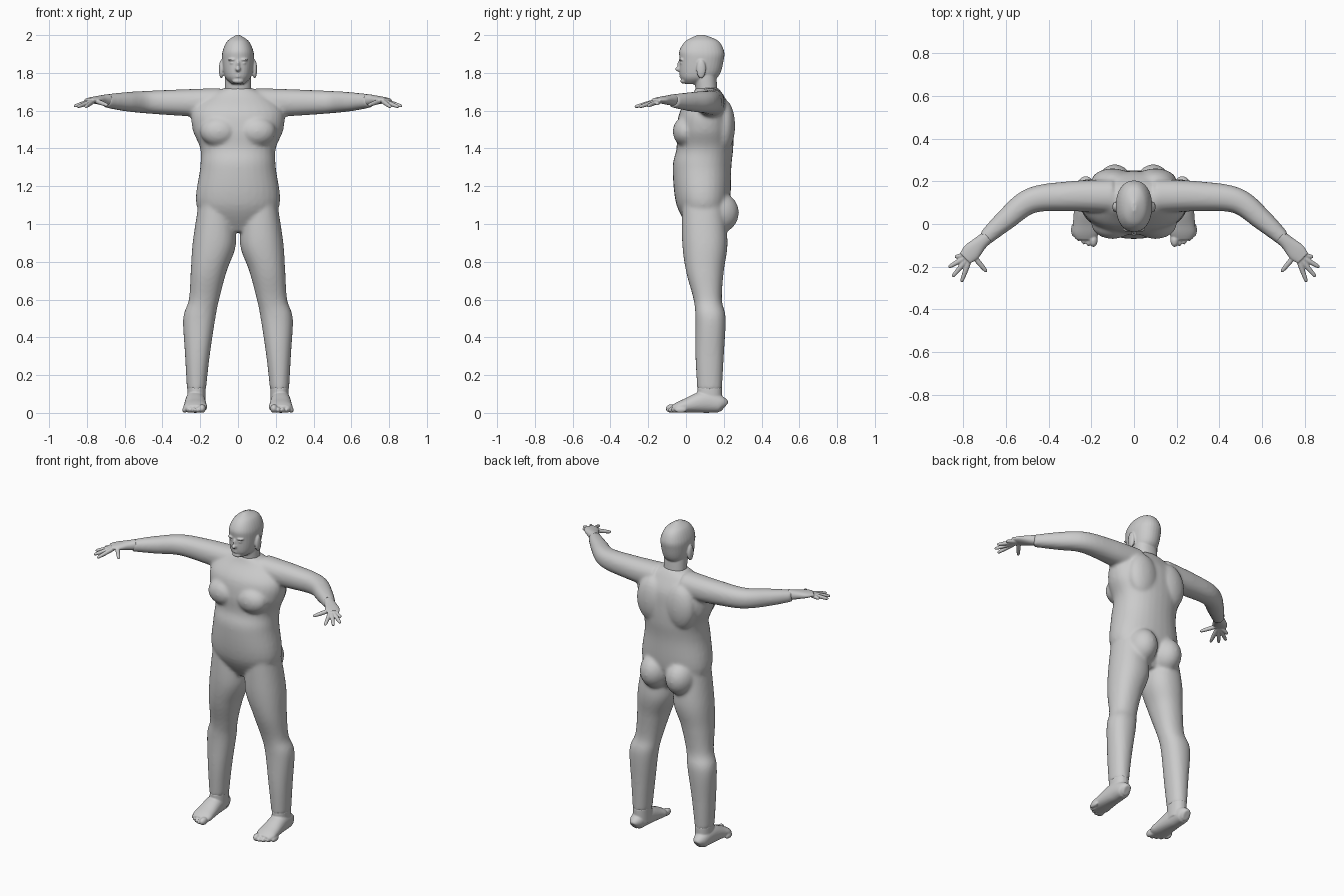
import bpy
import bmesh
from math import cos, sin, pi, copysign, radians
from mathutils import Vector, Matrix

cube = bpy.data.objects.get("Cube")
if cube:
    bpy.data.objects.remove(cube)

GREY = (.6, .6, .6, 1)
clay = bpy.data.materials.new("clay_grey")
clay.use_nodes = True
clay.diffuse_color = GREY
shader = clay.node_tree.nodes["Principled BSDF"]
shader.inputs["Base Color"].default_value = GREY

LEFT, RIGHT = 1, -1
UP = Vector((0, 0, 1))


def spline(rows, steps=6):
    """Pass a smooth curve through rows of numbers."""
    padded = [rows[0], *rows, rows[-1]]
    out = []
    for before, start, end, after in zip(padded, padded[1:], padded[2:], padded[3:]):
        for i in range(steps):
            t = i / steps
            out.append([b + t / 2 * (c - a + t * (2 * a - 5 * b + 4 * c - d + t * (3 * (b - c) + d - a)))
                        for a, b, c, d in zip(before, start, end, after)])
    return out + [list(rows[-1])]


def loft(bm, rows, side=LEFT, upright=False, power=2.2, segments=32):
    """Skin oval rings given as x, y, z, half width, half height."""
    rows = spline(rows)
    rings = []
    for i, (x, y, z, width, height) in enumerate(rows):
        across, over = Vector((1, 0, 0)), Vector((0, 1, 0))
        if not upright:
            previous, following = rows[max(i - 1, 0)], rows[min(i + 1, len(rows) - 1)]
            along = (Vector(following[:3]) - Vector(previous[:3])).normalized()
            across = along.cross(UP).normalized()
            over = across.cross(along)
        ring = []
        for k in range(segments):
            angle = 2 * pi * k / segments
            u, v = (copysign(abs(w) ** (2 / power), w) for w in (cos(angle), sin(angle)))
            point = Vector((x, y, z)) + across * width * u + over * height * v
            ring.append(bm.verts.new((point.x * side, point.y, point.z)))
        rings.append(ring)
    for lower, upper in zip(rings, rings[1:]):
        for k in range(segments):
            bm.faces.new((lower[k - 1], lower[k], upper[k], upper[k - 1]))
    bm.faces.new(rings[0])
    bm.faces.new(rings[-1])


def column(bm, rows, side=LEFT):
    """Upright loft from z, inner x, outer x, front y, back y."""
    loft(bm, [((inner + outer) / 2, (front + back) / 2, z, (outer - inner) / 2, (back - front) / 2)
              for z, inner, outer, front, back in rows], side, upright=True)


def trunk(bm, rows):
    """Symmetric column from z, half width, front y, back y."""
    column(bm, [(z, -width, width, front, back) for z, width, front, back in rows])


def blob(bm, centre, radii, side=LEFT):
    x, y, z = centre
    matrix = Matrix.Translation((x * side, y, z)) @ Matrix.Diagonal((*radii, 1))
    bmesh.ops.create_uvsphere(bm, u_segments=24, v_segments=16, radius=1, matrix=matrix)


def finish(name, bm, voxel, smoothing):
    """Fuse overlapping shells into one smooth skin."""
    bmesh.ops.recalc_face_normals(bm, faces=bm.faces)
    mesh = bpy.data.meshes.new(name)
    bm.to_mesh(mesh)
    bm.free()
    mesh.materials.append(clay)
    mesh.shade_smooth()
    obj = bpy.data.objects.new(name, mesh)
    bpy.context.collection.objects.link(obj)
    fuse = obj.modifiers.new("fuse", 'REMESH')
    fuse.mode = 'VOXEL'
    fuse.voxel_size = voxel
    fuse.use_smooth_shade = True
    relax = obj.modifiers.new("relax", 'SMOOTH')
    relax.factor = .5
    relax.iterations = smoothing


# Body: torso, legs, arms and the larger muscles
bm = bmesh.new()
trunk(bm, [(.96, .12, .03, .17), (1.1, .22, -.05, .23), (1.3, .2, -.07, .24), (1.4, .2, -.05, .25),
           (1.5, .24, -.05, .25), (1.6, .24, -.03, .24), (1.68, .16, .03, .2), (1.72, .07, .05, .17)])
for side in (LEFT, RIGHT):
    column(bm, [(1.1, .03, .21, -.02, .2), (.9, .01, .24, -.02, .22), (.75, .06, .25, 0, .2),
                (.6, .1, .26, .04, .19), (.5, .12, .29, .05, .21), (.3, .15, .28, .05, .2),
                (.12, .17, .27, .06, .19)], side)
    arm = [(.1, .13, .08), (.3, .13, .07), (.48, .11, .06), (.6, .02, .05), (.7, -.07, .035)]
    loft(bm, [(x, y, 1.66 - r / 4, r, r) for x, y, r in arm], side)
    blob(bm, (.09, .17, 1.06), (.09, .11, .11), side)  # buttock
    blob(bm, (.1, 0, 1.49), (.1, .07, .08), side)      # chest
    blob(bm, (.1, .2, 1.52), (.1, .06, .14), side)     # shoulder blade
finish("body", bm, .01, 6)

# Head: neck, skull and face
bm = bmesh.new()
trunk(bm, [(1.64, .07, .06, .17), (1.8, .07, .04, .16)])
trunk(bm, [(1.74, .03, 0, .08), (1.78, .07, -.03, .17), (1.87, .084, -.034, .2),
           (1.92, .08, -.034, .2), (1.97, .055, 0, .17), (2, .01, .06, .1)])
blob(bm, (0, -.034, 1.82), (.014, .024, .014))  # nose tip
blob(bm, (0, -.03, 1.84), (.01, .016, .03))     # nose bridge
for z in (1.78, 1.792):
    blob(bm, (0, -.02, z), (.02, .015, .006))   # lip
blob(bm, (0, -.01, 1.757), (.03, .02, .014))    # chin
for side in (LEFT, RIGHT):
    blob(bm, (.03, -.024, 1.87), (.024, .014, .007), side)   # brow
    blob(bm, (.03, -.018, 1.852), (.014, .014, .007), side)  # eye
    blob(bm, (.088, .08, 1.82), (.013, .025, .05), side)     # ear
finish("head", bm, .005, 2)

for side, label in ((LEFT, "left"), (RIGHT, "right")):
    # Hand: palm, then fingers fanned about its centre
    bm = bmesh.new()
    palm = [(.685, -.06, .031, .032), (.72, -.09, .034, .026), (.76, -.13, .043, .018),
            (.79, -.16, .034, .011)]
    loft(bm, [(x, y, 1.656, width, height) for x, y, width, height in palm], side)
    centre = Vector((.76, -.14, 1.655))
    for turn, length in ((10, .08), (30, .125), (50, .14), (70, .14), (130, .11)):
        angle = radians(turn)
        reach = Vector((cos(angle), -sin(angle), -.25)) * length
        finger = [(centre + reach * t, r) for t, r in ((.1, .012), (.5, .012), (.9, .009), (1, .004))]
        loft(bm, [(*point, r, r) for point, r in finger], side, segments=16)
    finish(label + "_hand", bm, .0035, 2)

    # Foot: ankle, arch resting on the ground, toes along a curve
    bm = bmesh.new()
    column(bm, [(z, .172, .268, .06, .19) for z in (.04, .135)], side)
    arch = [(.204, .02, .03), (.18, .042, .045), (.1, .052, .058), (0, .06, .038),
            (-.04, .062, .029), (-.07, .048, .02)]
    loft(bm, [(.226, y, height, width, height) for y, width, height in arch], side)
    for toe in range(5):
        r = .013 if toe else .02
        blob(bm, (.19 + .023 * toe, .003 * toe * toe - .076, r + .003), (r, .032, r + .003), side)
    finish(label + "_foot", bm, .005, 2)
